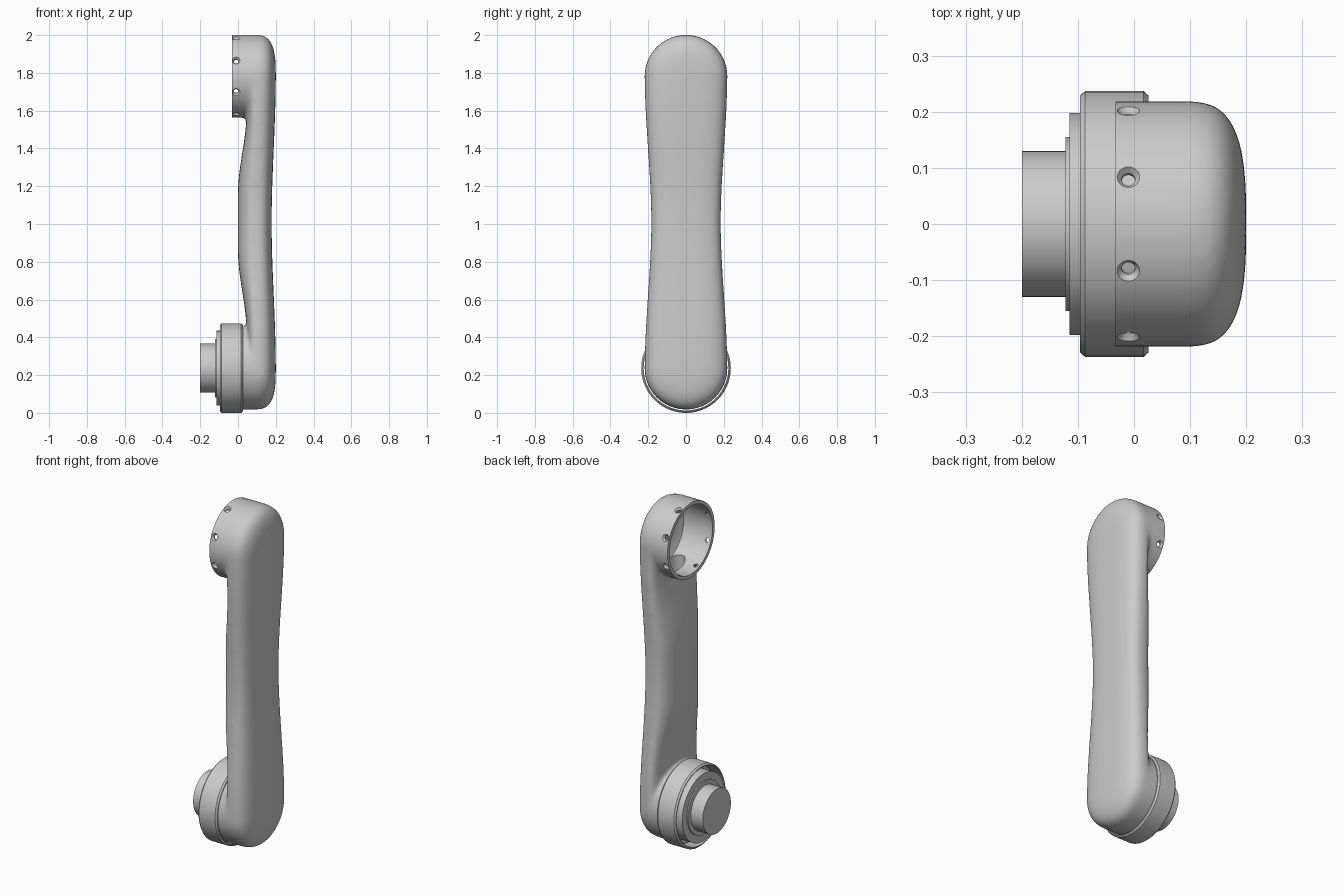
import bpy, bmesh, math
from mathutils import Matrix

if "Cube" in bpy.data.objects:
    bpy.data.objects.remove(bpy.data.objects["Cube"])

TOP, LOW, R = 1.782, 0.237, 0.219
MID, HALF = (TOP + LOW) / 2, (TOP - LOW) / 2


def skin(bm, rings, closed=False):
    """Bridge successive vertex rings; cap the ends unless closed."""
    rings = [[bm.verts.new(p) for p in ring] for ring in rings]
    n = len(rings[0])
    pairs = list(zip(rings, rings[1:])) + ([(rings[-1], rings[0])] if closed else [])
    for a, b in pairs:
        for i in range(n):
            bm.faces.new((a[i], a[(i + 1) % n], b[(i + 1) % n], b[i]))
    if not closed:
        bm.faces.new(rings[0])
        bm.faces.new(rings[-1])


def lathe(bm, profile, matrix, closed=False, seg=96):
    """Revolve (x, radius) points about the X axis."""
    rings = []
    for x, r in profile:
        ring = []
        for i in range(seg):
            a = 2 * math.pi * i / seg
            ring.append(matrix @ Matrix.Translation((x, r * math.cos(a), r * math.sin(a))).to_translation())
        rings.append(ring)
    skin(bm, rings, closed)


def at(z):
    return Matrix.Translation((0, 0, z))


def finish(bm, name):
    bmesh.ops.recalc_face_normals(bm, faces=bm.faces)
    mesh = bpy.data.meshes.new(name)
    bm.to_mesh(mesh)
    bm.free()
    ob = bpy.data.objects.new(name, mesh)
    bpy.context.collection.objects.link(ob)
    return ob


def smooth(ob, angle):
    bpy.ops.object.select_all(action='DESELECT')
    ob.select_set(True)
    bpy.context.view_layer.objects.active = ob
    bpy.ops.object.convert(target='MESH')
    bpy.ops.object.shade_smooth_by_angle(angle=math.radians(angle))


def step(t):
    t = min(max(t, 0), 1)
    return t * t * (3 - 2 * t)


def section(z, w, back, front, centre, nb, nf, seg=64):
    """Rounded cross-section with separate back and front fullness."""
    ring = []
    for i in range(seg):
        a = 2 * math.pi * i / seg
        c, s = math.cos(a), math.sin(a)
        n, d = (nf, front - centre) if s > 0 else (nb, centre - back)
        ring.append((centre + math.copysign(d * abs(s) ** (2 / n), s),
                     math.copysign(w * abs(c) ** (2 / n), c), z))
    return ring


# Arm shell: waisted bar plus a domed cup at each end, fused and softened
bm = bmesh.new()
rings = []
for i in range(49):
    z = LOW + (TOP - LOW) * i / 48
    u = abs(z - MID) / HALF
    rings.append(section(z, 0.184 + 0.035 * step(u), 0.045 * step((u - 0.2) / 0.55),
                         0.178 + 0.022 * step(u), 0.09, 2.5, 3))
skin(bm, rings)
cup = [(-0.1, R)]
for i in range(25):
    a = math.pi / 2 * i / 24
    cup.append((0.09 + 0.11 * math.sin(a) ** (2 / 3), max(R * max(math.cos(a), 0) ** (2 / 3), 0.002)))
for z in (LOW, TOP):
    lathe(bm, cup, at(z))
shell = finish(bm, "arm_shell")
m = shell.modifiers.new("fuse", 'REMESH')
m.mode, m.voxel_size = 'VOXEL', 0.01
m = shell.modifiers.new("soften", 'SMOOTH')
m.factor, m.iterations = 0.5, 14

# Cutters: cup sockets with trimmed rims, inner channel, countersunk screw holes
cutters = []
socket = [(-0.2, 0.01), (-0.2, 0.3), (-0.033, 0.3), (-0.033, 0.199), (0.12, 0.199),
          (0.145, 0.185), (0.16, 0.15), (0.168, 0.08), (0.17, 0.01)]
bm = bmesh.new()
for z in (LOW, TOP):
    lathe(bm, socket, at(z))
cutters.append(finish(bm, "socket_cutter"))

bm = bmesh.new()
skin(bm, [section(z, 0.11, 0.055, 0.15, 0.1, 2.5, 2.5) for z in (LOW + 0.05, TOP - 0.05)])
cutters.append(finish(bm, "channel_cutter"))

bm = bmesh.new()
for k in range(8):
    turn = Matrix.Rotation(math.pi / 8 + k * math.pi / 4, 4, 'X') @ Matrix.Rotation(-math.pi / 2, 4, 'Y')
    lathe(bm, [(0.15, 0.012), (0.207, 0.012), (0.218, 0.02), (0.24, 0.02)],
          Matrix.Translation((-0.01, 0, TOP)) @ turn, seg=24)
cutters.append(finish(bm, "screw_hole_cutter"))

for c in cutters:
    c.hide_render = True
    m = shell.modifiers.new("cut", 'BOOLEAN')
    m.operation, m.solver, m.object = 'DIFFERENCE', 'EXACT', c
smooth(shell, 35)
for c in cutters:
    bpy.data.objects.remove(c)

# Collar ring around the lower joint, chamfered on both outer edges
bm = bmesh.new()
lathe(bm, [(-0.096, 0.224), (-0.096, 0.229), (-0.087, 0.237), (0.017, 0.237),
           (0.026, 0.229), (0.026, 0.224)], at(LOW), closed=True)
smooth(finish(bm, "joint_collar"), 30)

# Stepped flange and drive stub
bm = bmesh.new()
lathe(bm, [(-0.2, 0.13), (-0.122, 0.13), (-0.122, 0.155), (-0.115, 0.155),
           (-0.115, 0.198), (-0.03, 0.198)], at(LOW))
smooth(finish(bm, "joint_flange"), 30)
